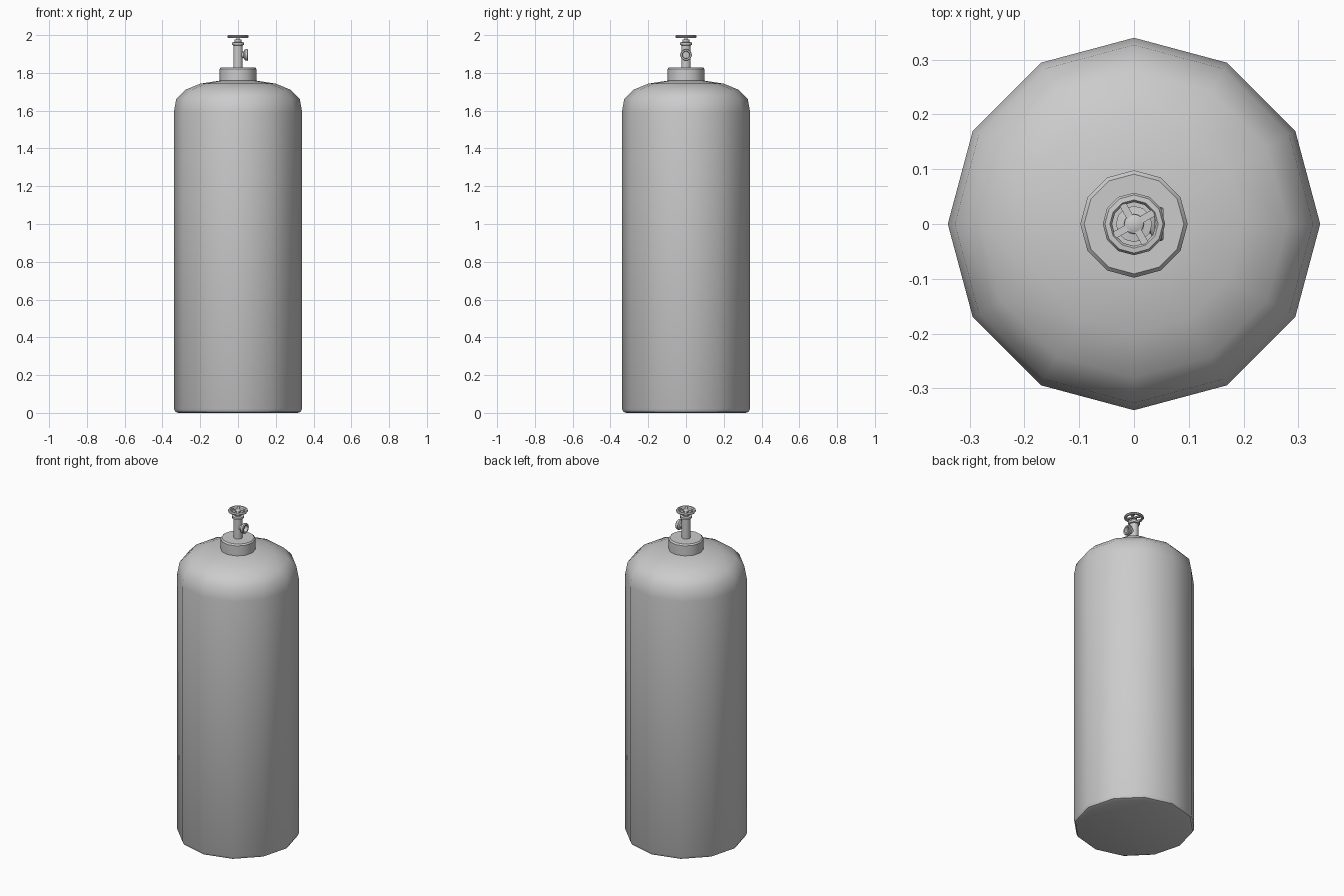
import bpy, bmesh, math
from mathutils import Matrix, Vector

if "Cube" in bpy.data.objects:
    bpy.data.objects.remove(bpy.data.objects["Cube"])


def finish(bm, name, angle):
    bmesh.ops.recalc_face_normals(bm, faces=bm.faces)
    mesh = bpy.data.meshes.new(name)
    bm.to_mesh(mesh)
    bm.free()
    ob = bpy.data.objects.new(name, mesh)
    bpy.context.collection.objects.link(ob)
    bpy.ops.object.select_all(action='DESELECT')
    ob.select_set(True)
    bpy.context.view_layer.objects.active = ob
    bpy.ops.object.shade_smooth_by_angle(angle=math.radians(angle))
    return ob


def lathe(name, profile, sides=12, matrix=None, loop=False, angle=40):
    """Revolve (radius, height) points; cap open ends unless the profile loops."""
    bm = bmesh.new()
    rings = [[bm.verts.new((r * math.cos(2 * math.pi * i / sides),
                            r * math.sin(2 * math.pi * i / sides), z))
              for i in range(sides)] for r, z in profile]
    pairs = list(zip(rings, rings[1:]))
    if loop:
        pairs.append((rings[-1], rings[0]))
    else:
        bm.faces.new(rings[0])
        bm.faces.new(rings[-1])
    for a, b in pairs:
        for i in range(sides):
            j = (i + 1) % sides
            bm.faces.new((a[i], a[j], b[j], b[i]))
    if matrix:
        bm.transform(matrix)
    return finish(bm, name, angle)


# Cylinder body with rounded shoulder and small foot bevel
lathe("tank_body", [(0.315, 0), (0.332, 0.006), (0.34, 0.022), (0.34, 1.59),
                    (0.327, 1.662), (0.28, 1.71), (0.2, 1.743), (0.09, 1.76)])

# Neck collar
lathe("neck_collar", [(0.098, 1.74), (0.098, 1.82), (0.091, 1.828)])

# Valve body, packing nut and spindle
lathe("valve_stem", [(0.025, 1.82), (0.025, 1.946), (0.033, 1.948),
                     (0.033, 1.961), (0.019, 1.963), (0.019, 1.976),
                     (0.009, 1.978), (0.009, 1.99)])

# Side outlet with hollow mouth, pointing +x
lathe("valve_outlet", [(0.017, 0), (0.017, 0.03), (0.03, 0.037), (0.031, 0.05),
                       (0.028, 0.054), (0.02, 0.054), (0.018, 0.034)],
      matrix=Matrix.Translation((0, 0, 1.895)) @ Matrix.Rotation(math.pi / 2, 4, 'Y'))

# Handwheel rim and hub
lathe("handwheel_rim", [(0.041, 1.988), (0.053, 1.986), (0.057, 1.992),
                        (0.053, 1.999), (0.044, 2.0), (0.040, 1.995)],
      loop=True, angle=50)
lathe("handwheel_hub", [(0.016, 1.984), (0.018, 1.989), (0.018, 1.995), (0.014, 1.998)])

# Handwheel spokes
bm = bmesh.new()
for k in range(4):
    m = (Matrix.Rotation(math.radians(30 + 90 * k), 4, 'Z')
         @ Matrix.Translation((0.029, 0, 1.993))
         @ Matrix.Diagonal(Vector((0.032, 0.013, 0.008, 1))))
    bmesh.ops.create_cube(bm, size=1, matrix=m)
finish(bm, "handwheel_spokes", 30)
